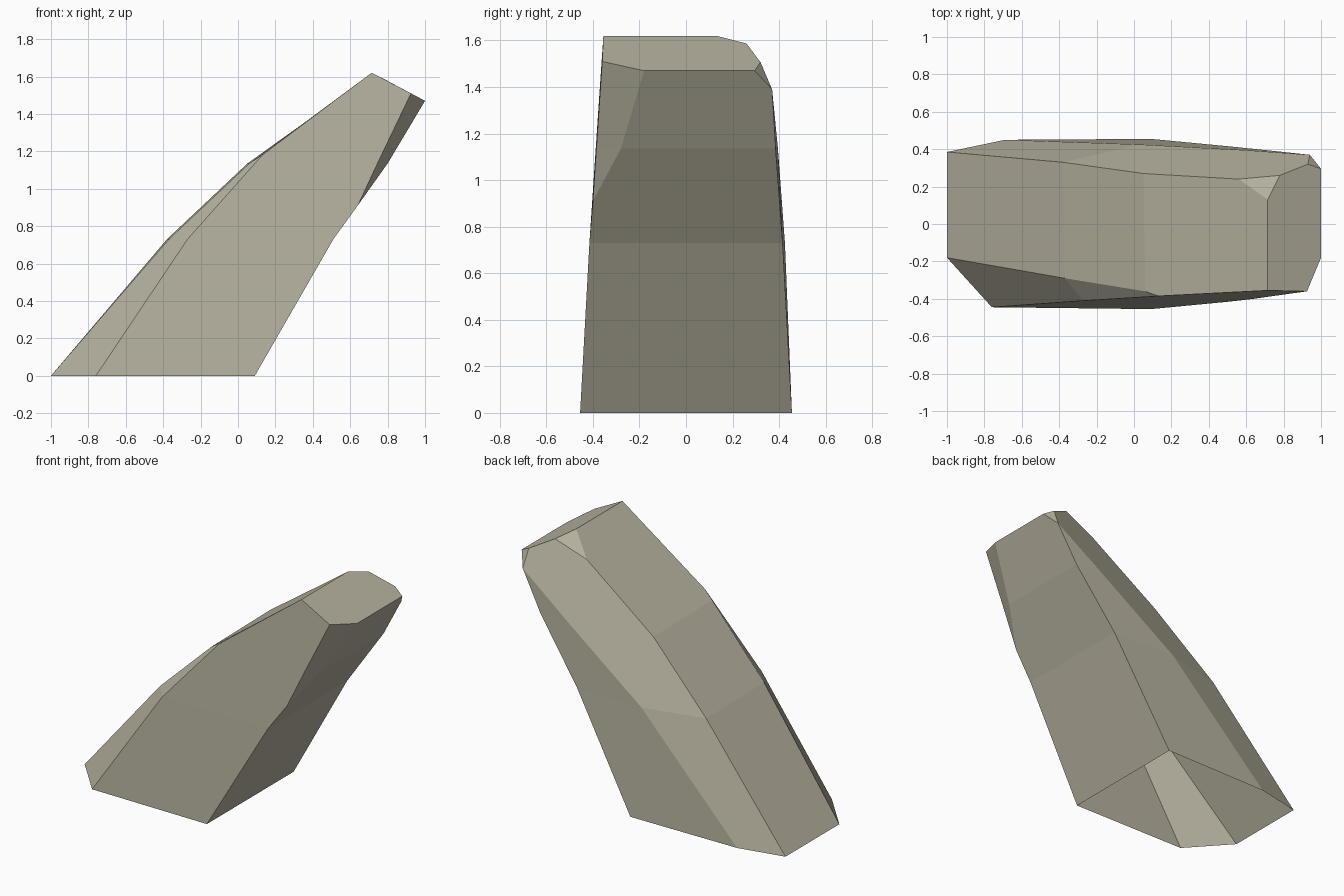
import bpy
import bmesh

cube = bpy.data.objects.get("Cube")
if cube:
    bpy.data.objects.remove(cube)

# One flat stone colour
stone = bpy.data.materials.new("warm_grey_stone")
stone.use_nodes = True
colour = (0.47, 0.445, 0.35, 1)
stone.diffuse_color = colour
shader = next(n for n in stone.node_tree.nodes if n.type == 'BSDF_PRINCIPLED')
shader.inputs["Base Color"].default_value = colour

bm = bmesh.new()


def ring(z, outline):
    """Add one level of the leaning column."""
    return [bm.verts.new((x, y, z)) for x, y in outline]


def point(x, y, z):
    return bm.verts.new((x, y, z))


def face(*verts):
    bm.faces.new(verts)


# Column levels, counter-clockwise from the outer front-left corner
base = ring(0, [(-1, -.18), (-.76, -.445), (.09, -.455),
                (.09, .455), (-.69, .45), (-1, .385)])
waist = ring(.73, [(-.37, -.29), (-.27, -.41), (.51, -.415),
                   (.51, .415), (.03, .425), (-.38, .33)])
a, b, c, c_in, d, e, f = ring(1.135, [(.06, -.36), (.09, -.388), (.745, -.385),
                                      (.8, -.28), (.8, .385), (.59, .395), (.05, .27)])

# Lower walls, open at the bottom
for i in range(len(base)):
    j = (i + 1) % len(base)
    face(base[i], base[j], waist[j], waist[i])

# Middle walls, with a bevel starting part way up the front overhang edge
wa, wb, wc, wd, we, wf = waist
split = point(.64, -.4, .91)
face(wa, wb, b, a)
face(wb, wc, split, c, b)
face(split, c_in, c)
face(wc, wd, d, c_in, split)
face(wd, we, e, d)
face(we, wf, f, e)
face(wf, wa, a, f)

# Sloping cap outline
ridge_front = point(.715, -.355, 1.62)
ridge_back = point(.715, .13, 1.62)
cap_back = point(.78, .26, 1.587)
cap_corner = point(.93, .32, 1.507)
tip_back = point(1, .295, 1.47)
tip_front = point(1, -.18, 1.47)
cap_front = point(.925, -.36, 1.51)
face(ridge_front, cap_front, tip_front, tip_back, cap_corner, cap_back, ridge_back)

# Upper walls and chipped corners below the cap
merge = point(.13, -.385, 1.18)
chip = point(.56, .24, 1.5)
back_corner = point(.94, .37, 1.39)
face(a, b, merge)
face(b, c, cap_front, ridge_front, merge)
face(c, c_in, tip_front, cap_front)
face(c_in, d, back_corner, tip_back, tip_front)
face(d, e, back_corner)
face(e, f, chip, cap_back, cap_corner, back_corner)
face(f, a, merge, ridge_front, ridge_back, chip)
face(chip, ridge_back, cap_back)
face(cap_corner, tip_back, back_corner)

mesh = bpy.data.meshes.new("leaning_rock")
bm.to_mesh(mesh)
bm.free()
mesh.materials.append(stone)
rock = bpy.data.objects.new("leaning_rock", mesh)
bpy.context.collection.objects.link(rock)
